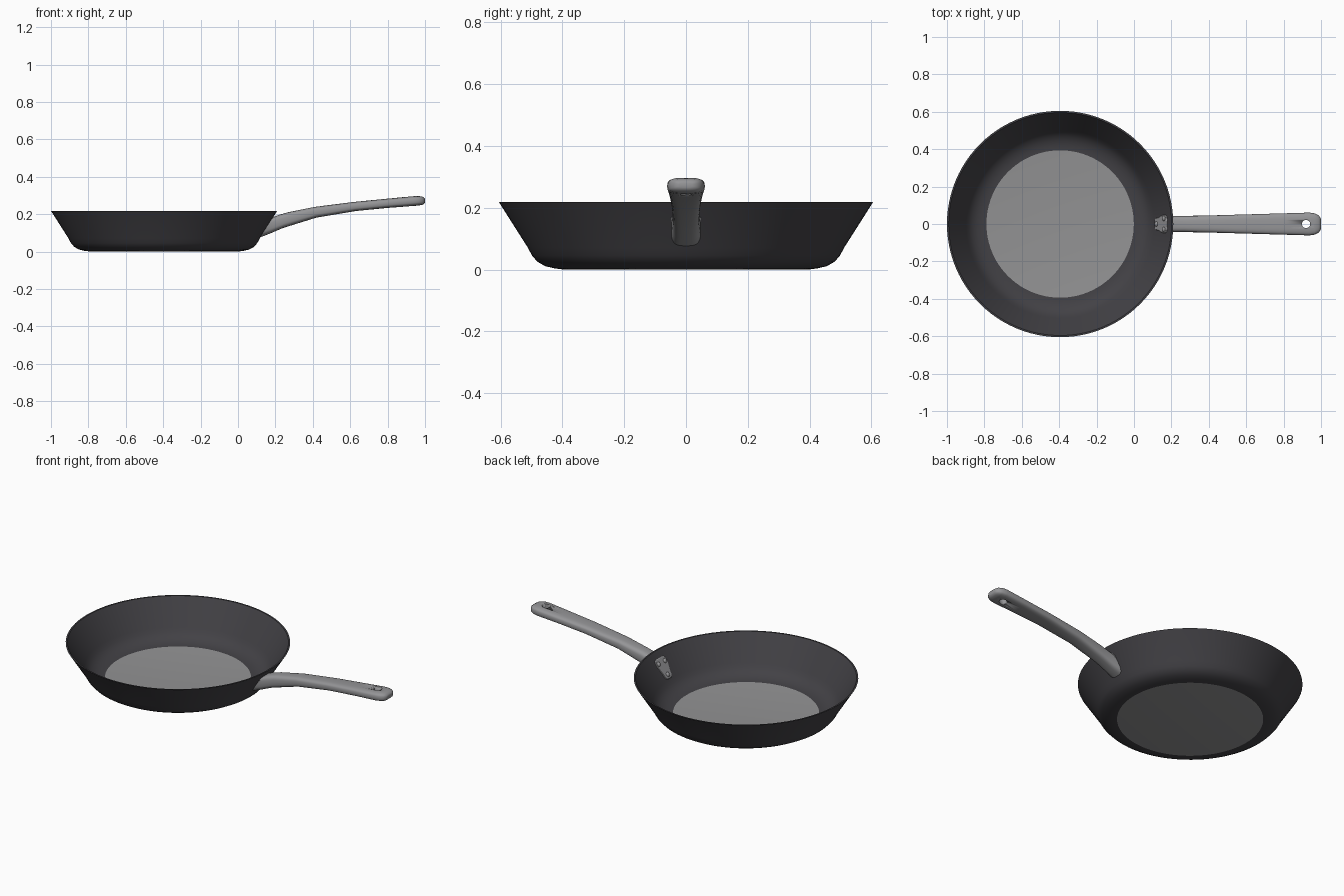
import bpy, bmesh, math
from mathutils import Vector, Matrix

cube = bpy.data.objects.get("Cube")
if cube:
    bpy.data.objects.remove(cube, do_unlink=True)

PAN_X = -0.395   # centre of the pan
BASE_R = 0.394   # radius of the pale base disc


def material(name, rgb):
    m = bpy.data.materials.new(name)
    m.use_nodes = True
    colour = (*rgb, 1)
    m.diffuse_color = colour
    m.node_tree.nodes["Principled BSDF"].inputs["Base Color"].default_value = colour
    return m


iron = material("dark iron", (0.055, 0.053, 0.06))
steel = material("brushed steel", (0.3, 0.3, 0.31))
base_grey = material("base grey", (0.29, 0.29, 0.295))


def finish(bm, name, mats, angle=35):
    bmesh.ops.recalc_face_normals(bm, faces=bm.faces)
    mesh = bpy.data.meshes.new(name)
    bm.to_mesh(mesh)
    bm.free()
    obj = bpy.data.objects.new(name, mesh)
    bpy.context.collection.objects.link(obj)
    for m in mats:
        mesh.materials.append(m)
    bpy.ops.object.select_all(action='DESELECT')
    obj.select_set(True)
    bpy.context.view_layer.objects.active = obj
    bpy.ops.object.shade_smooth_by_angle(angle=math.radians(angle))
    return obj


def loft(bm, rings):
    """Bridge rings of points and cap both ends."""
    loops = [[bm.verts.new(p) for p in ring] for ring in rings]
    n = len(loops[0])
    for a, b in zip(loops, loops[1:]):
        for i in range(n):
            j = (i + 1) % n
            bm.faces.new((a[i], a[j], b[j], b[i]))
    bm.faces.new(loops[0])
    bm.faces.new(loops[-1])


# Pan: thin lathed shell, underside to rim to inner floor
outer = [(BASE_R, 0.0), (0.425, 0.004), (0.455, 0.011), (0.48, 0.025),
         (0.498, 0.045), (0.511, 0.07), (0.605, 0.218)]
inner = [(0.596, 0.218), (0.503, 0.074), (0.489, 0.052), (0.469, 0.033),
         (0.445, 0.02), (0.42, 0.013), (BASE_R, 0.01)]


def circle(r, z, n=96):
    return [(PAN_X + r * math.cos(2 * math.pi * i / n),
             r * math.sin(2 * math.pi * i / n), z) for i in range(n)]


bm = bmesh.new()
loft(bm, [circle(r, z) for r, z in outer + inner])
for f in bm.faces:
    f.material_index = 1 if len(f.verts) > 4 else 0
finish(bm, "pan_body", [iron, base_grey])

# Handle: rounded sections as (top x, top z, bottom x, bottom z, half width)
sections = [
    (0.183, 0.182, 0.113, 0.074, 0.048), (0.218, 0.196, 0.17, 0.096, 0.044),
    (0.27, 0.211, 0.24, 0.126, 0.043), (0.41, 0.239, 0.42, 0.182, 0.046),
    (0.625, 0.266, 0.63, 0.217, 0.052), (0.8, 0.283, 0.805, 0.234, 0.057),
    (0.935, 0.296, 0.94, 0.244, 0.061), (0.965, 0.297, 0.969, 0.247, 0.057),
    (0.985, 0.294, 0.988, 0.251, 0.047), (0.997, 0.287, 0.998, 0.259, 0.033),
    (1.0, 0.28, 1.0, 0.266, 0.022),
]


def rounded_section(tx, tz, bx, bz, w, n=28, power=0.62):
    mid = Vector((tx + bx, 0, tz + bz)) / 2
    up = Vector((tx - bx, 0, tz - bz)) / 2
    ring = []
    for i in range(n):
        t = 2 * math.pi * i / n
        c, s = math.cos(t), math.sin(t)
        c = math.copysign(abs(c) ** power, c)
        s = math.copysign(abs(s) ** power, s)
        ring.append(mid + up * s + Vector((0, w * c, 0)))
    return ring


bm = bmesh.new()
loft(bm, [rounded_section(*s) for s in sections])
handle = finish(bm, "handle", [steel], 40)

# Hanging hole through the handle end
bm = bmesh.new()
bmesh.ops.create_cone(bm, cap_ends=True, segments=32, radius1=0.022, radius2=0.022,
                      depth=0.3, matrix=Matrix.Translation((0.92, 0, 0.27)))
cutter = finish(bm, "hole_cutter", [steel])
cutter.hide_render = True
cut = handle.modifiers.new("hanging_hole", 'BOOLEAN')
cut.operation = 'DIFFERENCE'
cut.solver = 'EXACT'
cut.object = cutter
bpy.context.view_layer.objects.active = handle
bpy.ops.object.modifier_apply(modifier=cut.name)
bpy.data.objects.remove(cutter, do_unlink=True)

# Mounting plate and rivets lie on the sloping inner wall
along = Vector((0.093, 0, 0.144)).normalized()
across = Vector((0, 1, 0))
inward = across.cross(along).normalized()
if inward.x > 0:
    inward.negate()
wall = Vector((0.149, 0, 0.13))


def on_wall(u, v, h):
    return wall + across * u + along * v + inward * h


half = [(0.018, -0.064), (0.03, -0.052), (0.036, -0.02), (0.047, 0.015),
        (0.048, 0.046), (0.038, 0.06)]
outline = half + [(-u, v) for u, v in reversed(half)]
bm = bmesh.new()
loft(bm, [[on_wall(u * k, v * k, h) for u, v in outline]
          for k, h in ((1, -0.004), (1, 0.006), (0.94, 0.009))])
finish(bm, "mounting_plate", [steel])

for name, u, v in (("left_rivet", 0.029, 0.032), ("right_rivet", -0.029, 0.032),
                   ("lower_rivet", 0, -0.04)):
    bm = bmesh.new()
    rings = []
    for r, h in ((0.013, 0.006), (0.013, 0.011), (0.01, 0.015), (0.005, 0.017)):
        rings.append([on_wall(u + r * math.cos(math.pi * i / 8),
                              v + r * math.sin(math.pi * i / 8), h) for i in range(16)])
    loft(bm, rings)
    finish(bm, name, [steel], 50)
